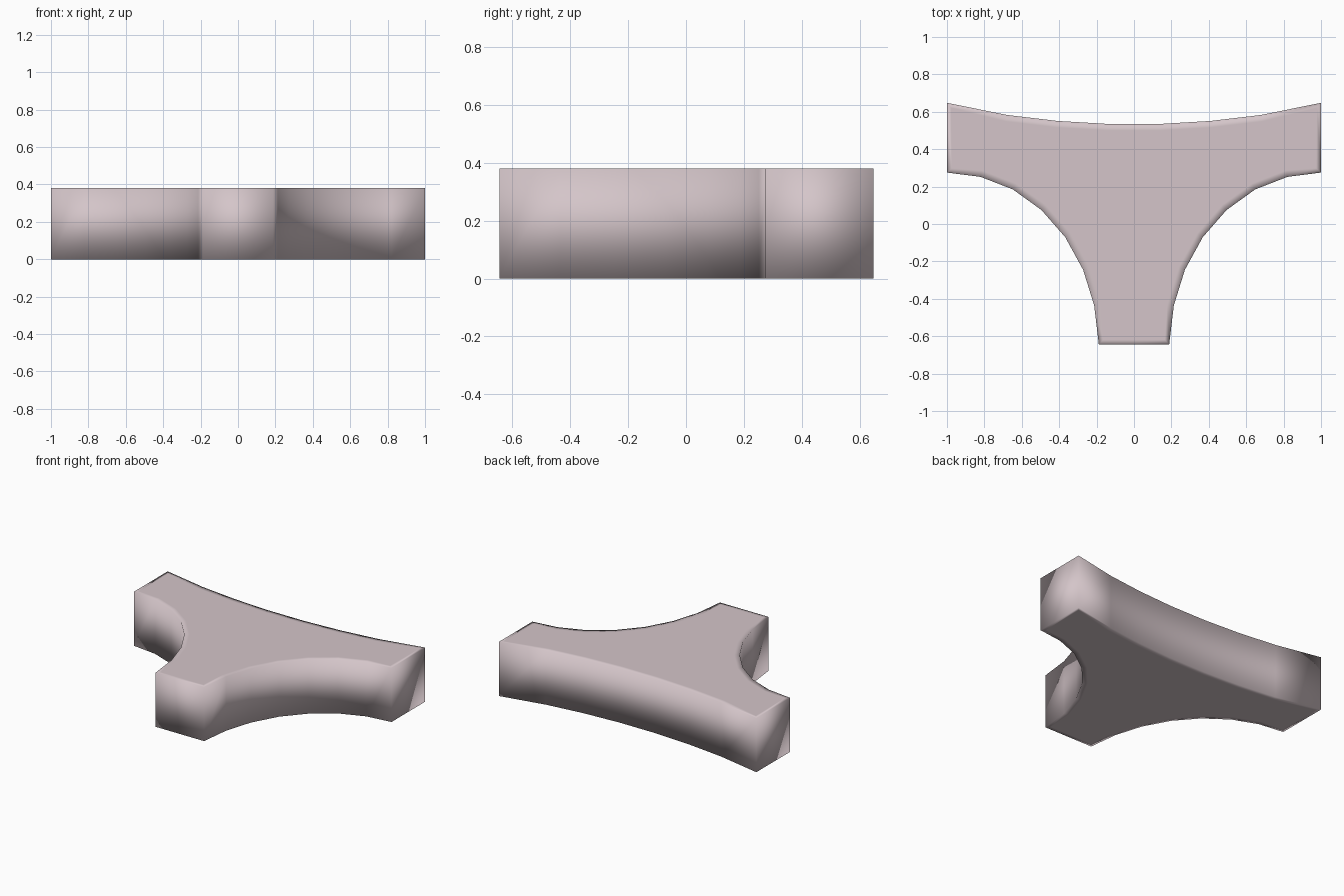
import bpy, bmesh

if "Cube" in bpy.data.objects:
    bpy.data.objects.remove(bpy.data.objects["Cube"])

HEIGHT = 0.38
INSET = 0.035

# Right half of the outline, from the front foot round to the back arc
right = [(0.188, -0.645), (0.213, -0.435), (0.272, -0.245), (0.368, -0.07),
         (0.495, 0.075), (0.648, 0.185), (0.82, 0.252), (1.0, 0.275),
         (1.0, 0.648), (0.68, 0.583), (0.41, 0.551), (0.14, 0.535)]
outline = right + [(-x, y) for x, y in reversed(right)]

# Three-armed block: extrude the outline upwards
bm = bmesh.new()
base = bm.faces.new([bm.verts.new((x, y, 0)) for x, y in outline])
ext = bmesh.ops.extrude_face_region(bm, geom=[base], use_keep_orig=True)
top_verts = [g for g in ext["geom"] if isinstance(g, bmesh.types.BMVert)]
bmesh.ops.translate(bm, verts=top_verts, vec=(0, 0, HEIGHT))
bmesh.ops.recalc_face_normals(bm, faces=bm.faces)

# Narrow rim on the top and bottom keeps their middles flat under smooth shading
caps = [f for f in bm.faces if abs(f.normal.z) > 0.9]
bmesh.ops.inset_individual(bm, faces=caps, thickness=INSET, depth=0)
for f in bm.faces:
    f.smooth = True

mesh = bpy.data.meshes.new("three_armed_block")
bm.to_mesh(mesh)
bm.free()
block = bpy.data.objects.new("three_armed_block", mesh)
bpy.context.collection.objects.link(block)

# Pale pinkish grey
mat = bpy.data.materials.new("pale_pink_grey")
mat.diffuse_color = (0.66, 0.56, 0.585, 1)
mat.use_nodes = True
mat.node_tree.nodes["Principled BSDF"].inputs["Base Color"].default_value = mat.diffuse_color
mesh.materials.append(mat)
